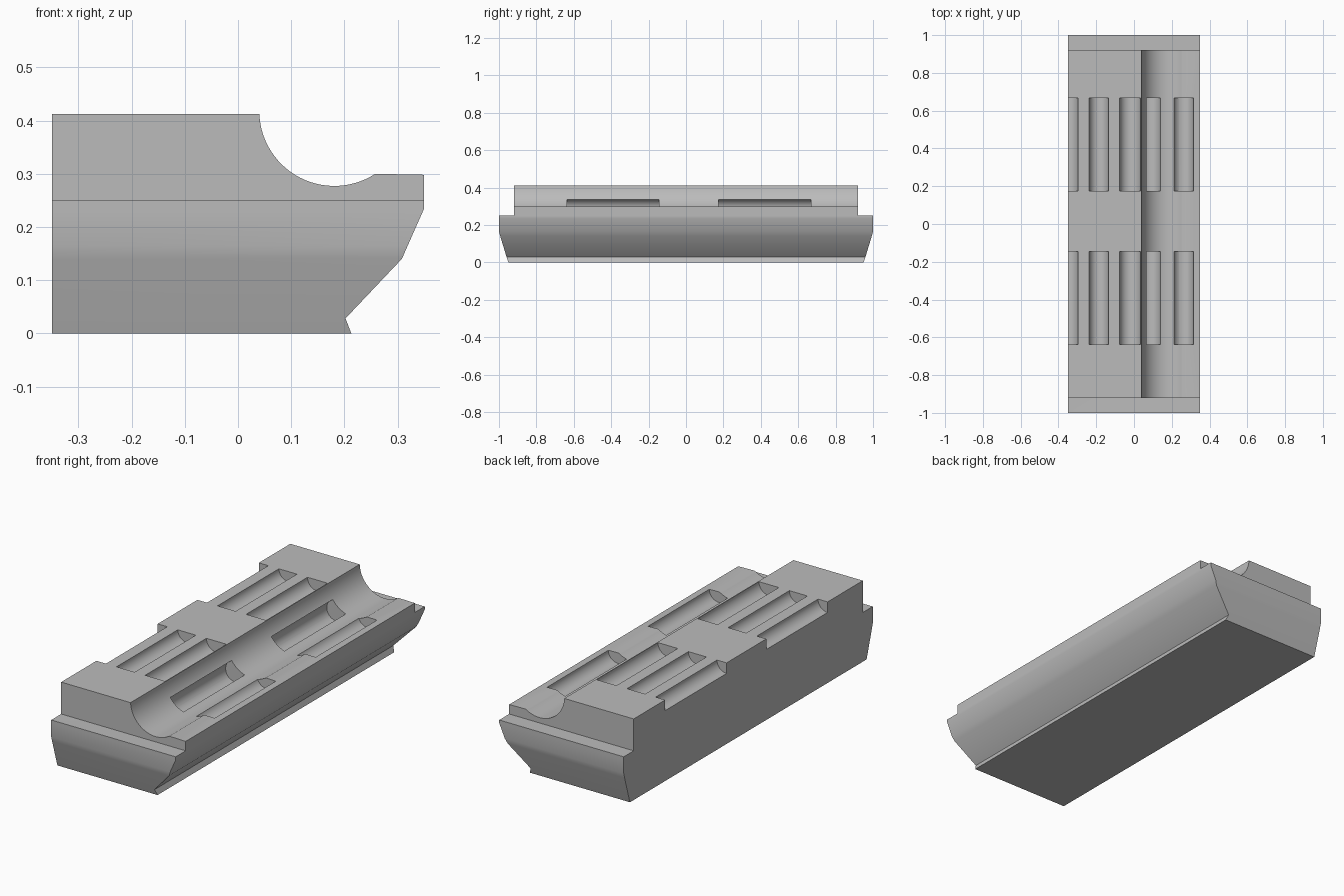
import bpy, bmesh, math

if "Cube" in bpy.data.objects:
    bpy.data.objects.remove(bpy.data.objects["Cube"], do_unlink=True)

# One plain grey material
grey = bpy.data.materials.new("plain grey")
grey.use_nodes = True
colour = (0.5, 0.5, 0.5, 1)
grey.diffuse_color = colour
grey.node_tree.nodes["Principled BSDF"].inputs["Base Color"].default_value = colour


def make_object(name, bm):
    bmesh.ops.recalc_face_normals(bm, faces=bm.faces)
    mesh = bpy.data.meshes.new(name)
    bm.to_mesh(mesh)
    bm.free()
    mesh.materials.append(grey)
    ob = bpy.data.objects.new(name, mesh)
    bpy.context.collection.objects.link(ob)
    return ob


def add_prism(bm, profile, y0, y1):
    """Extrude an (x, z) outline along y."""
    face = bm.faces.new([bm.verts.new((x, y0, z)) for x, z in profile])
    new = bmesh.ops.extrude_face_region(bm, geom=[face])["geom"]
    bmesh.ops.translate(bm, vec=(0, y1 - y0, 0),
                        verts=[v for v in new if isinstance(v, bmesh.types.BMVert)])


def arc(cx, cz, r, a0, a1, n):
    steps = [math.radians(a0 + (a1 - a0) * i / n) for i in range(n + 1)]
    return [(cx + r * math.cos(a), cz + r * math.sin(a)) for a in steps]


LEFT, RIGHT, TOP = -0.35, 0.35, 0.412

# Lower base: stacked rectangles with an angled side and tapering ends
rows = [(0, 0.213, 0.95), (0.028, 0.202, 0.959), (0.14, 0.308, 0.993),
        (0.165, 0.319, 1), (0.235, RIGHT, 1), (0.25, RIGHT, 1)]
bm = bmesh.new()
loops = []
for z, xr, h in rows:
    loops.append([bm.verts.new((x, y, z))
                  for x, y in ((LEFT, -h), (xr, -h), (xr, h), (LEFT, h))])
for low, high in zip(loops, loops[1:]):
    for i in range(4):
        j = (i + 1) % 4
        bm.faces.new((low[i], low[j], high[j], high[i]))
bm.faces.new(loops[0][::-1])
bm.faces.new(loops[-1])
base = make_object("lower_base", bm)

# Upper block with a round channel along its side
bm = bmesh.new()
channel = arc(0.181, 0.418, 0.141, 182.5, 303, 28)
add_prism(bm, [(LEFT, 0.25), (LEFT, TOP)] + channel
          + [(RIGHT, 0.298), (RIGHT, 0.25)], -0.92, 0.92)
block = make_object("upper_block", bm)

# Round grooves in two bays
grooves = [(LEFT, TOP, 0.054), (-0.186, TOP, 0.051), (-0.02, TOP, 0.056),
           (0.086, 0.287, 0.054), (0.262, 0.299, 0.053)]
bm = bmesh.new()
for y0, y1 in ((-0.637, -0.145), (0.174, 0.667)):
    for x, z, r in grooves:
        add_prism(bm, arc(x, z, r, 4, 356 - 7.5, 47), y0, y1)
cutter = make_object("groove_cutter", bm)
cutter.hide_render = True

for ob in (base, block):
    mod = ob.modifiers.new("grooves", "BOOLEAN")
    mod.operation = "DIFFERENCE"
    mod.solver = "EXACT"
    mod.object = cutter
    bpy.ops.object.select_all(action="DESELECT")
    ob.select_set(True)
    bpy.context.view_layer.objects.active = ob
    bpy.ops.object.modifier_apply(modifier=mod.name)
    bpy.ops.object.shade_smooth_by_angle(angle=math.radians(32))

bpy.data.objects.remove(cutter, do_unlink=True)
